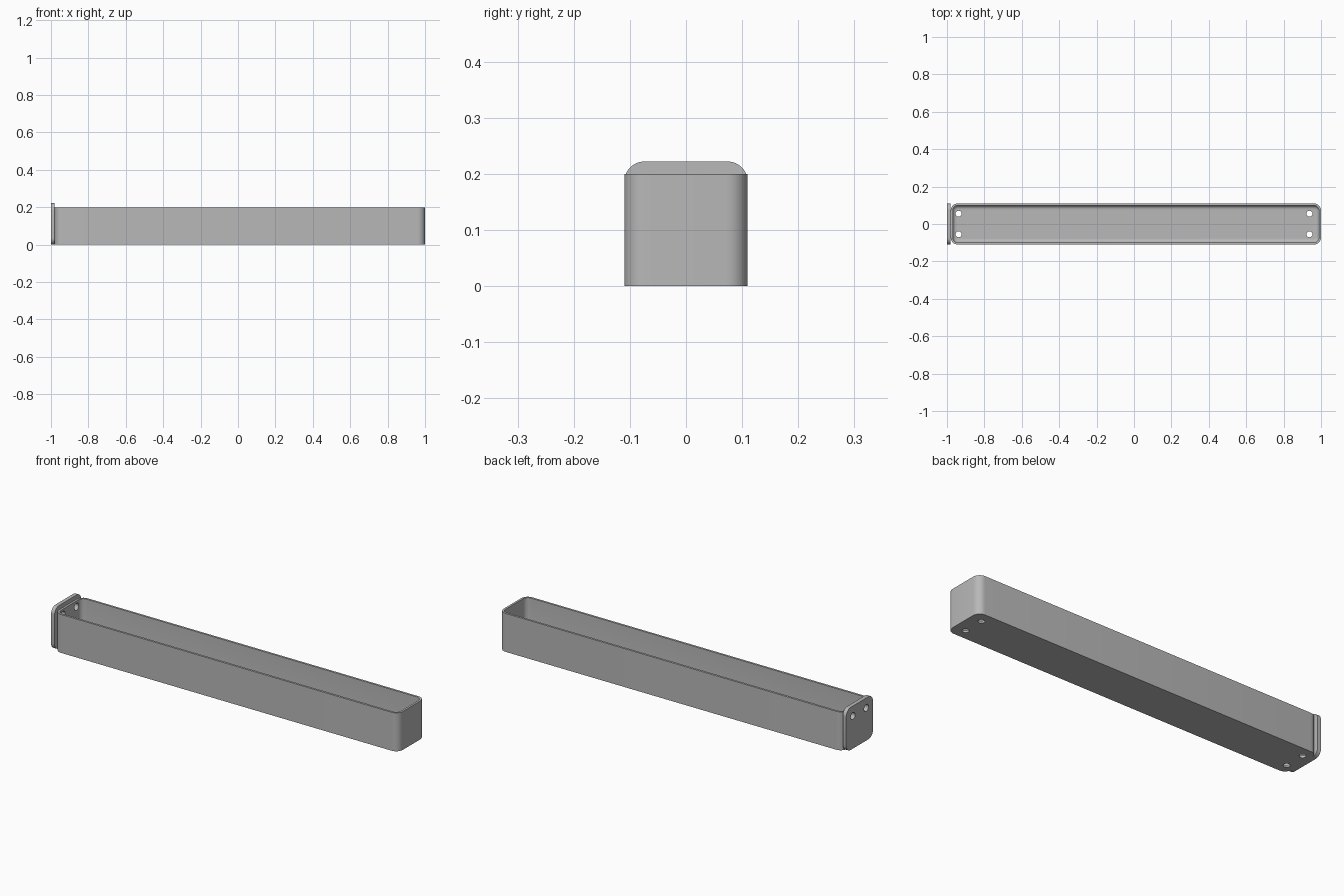
import bpy, bmesh, math
from mathutils import Matrix, Vector

if "Cube" in bpy.data.objects:
    bpy.data.objects.remove(bpy.data.objects["Cube"])

grey = bpy.data.materials.new("plain grey")
grey.use_nodes = True
colour = (0.48, 0.48, 0.48, 1)
grey.diffuse_color = colour
grey.node_tree.nodes["Principled BSDF"].inputs["Base Color"].default_value = colour


def rounded_rect(half_w, half_h, radius, steps=8):
    """Counter-clockwise outline centred on the origin."""
    points = []
    for corner, (sx, sy) in enumerate([(1, 1), (-1, 1), (-1, -1), (1, -1)]):
        for i in range(steps + 1):
            a = math.pi / 2 * (corner + i / steps)
            points.append((sx * (half_w - radius) + radius * math.cos(a),
                           sy * (half_h - radius) + radius * math.sin(a)))
    return points


def loft(name, half_w, half_h, radius, levels, matrix):
    """Stack rounded outlines given as (inset, height) and cap both ends."""
    bm = bmesh.new()
    rings = []
    for inset, z in levels:
        outline = rounded_rect(half_w - inset, half_h - inset, radius - inset)
        rings.append([bm.verts.new((x, y, z)) for x, y in outline])
    for low, high in zip(rings, rings[1:]):
        n = len(low)
        for i in range(n):
            j = (i + 1) % n
            bm.faces.new((low[i], low[j], high[j], high[i]))
    bm.faces.new(rings[0][::-1])
    bm.faces.new(rings[-1])
    bm.transform(matrix)
    bmesh.ops.recalc_face_normals(bm, faces=bm.faces)
    return make_object(name, bm)


def make_object(name, bm):
    mesh = bpy.data.meshes.new(name)
    bm.to_mesh(mesh)
    bm.free()
    mesh.materials.append(grey)
    obj = bpy.data.objects.new(name, mesh)
    bpy.context.collection.objects.link(obj)
    return obj


# Open tray: outer wall, rim, inner wall, filleted floor
wall, floor, fillet, height = 0.011, 0.011, 0.02, 0.2
levels = [(0, 0), (0, height), (wall, height)]
for i in range(7):
    a = math.pi / 2 * i / 6
    levels.append((wall + fillet * (1 - math.cos(a)),
                   floor + fillet * (1 - math.sin(a))))
tray = loft("tray", 0.99, 0.11, 0.038, levels, Matrix.Translation((0.01, 0, 0)))

# Upright mounting plate on the end
upright = Matrix(((0, 0, 1, -1), (1, 0, 0, 0), (0, 1, 0, 0.111), (0, 0, 0, 1)))
plate = loft("mounting_plate", 0.11, 0.111, 0.036, [(0, 0), (0, 0.02)], upright)

# Drill for floor drain holes and end screw holes
bm = bmesh.new()


def drill(centre, radius, turn=Matrix.Identity(4)):
    bmesh.ops.create_cone(bm, cap_ends=True, segments=32, radius1=radius, radius2=radius,
                          depth=0.1, matrix=Matrix.Translation(Vector(centre)) @ turn)


for y in (-0.055, 0.055):
    for x in (-0.938, 0.938):
        drill((x, y, 0), 0.016)
    drill((-1, y, 0.17), 0.018, Matrix.Rotation(math.pi / 2, 4, "Y"))
cutter = make_object("hole_cutter", bm)
cutter.hide_render = True

for obj in (tray, plate):
    mod = obj.modifiers.new("holes", "BOOLEAN")
    mod.operation = "DIFFERENCE"
    mod.solver = "EXACT"
    mod.object = cutter
    bpy.ops.object.select_all(action="DESELECT")
    obj.select_set(True)
    bpy.context.view_layer.objects.active = obj
    bpy.ops.object.modifier_apply(modifier=mod.name)
    bpy.ops.object.shade_smooth_by_angle(angle=math.radians(35))

bpy.data.objects.remove(cutter)
